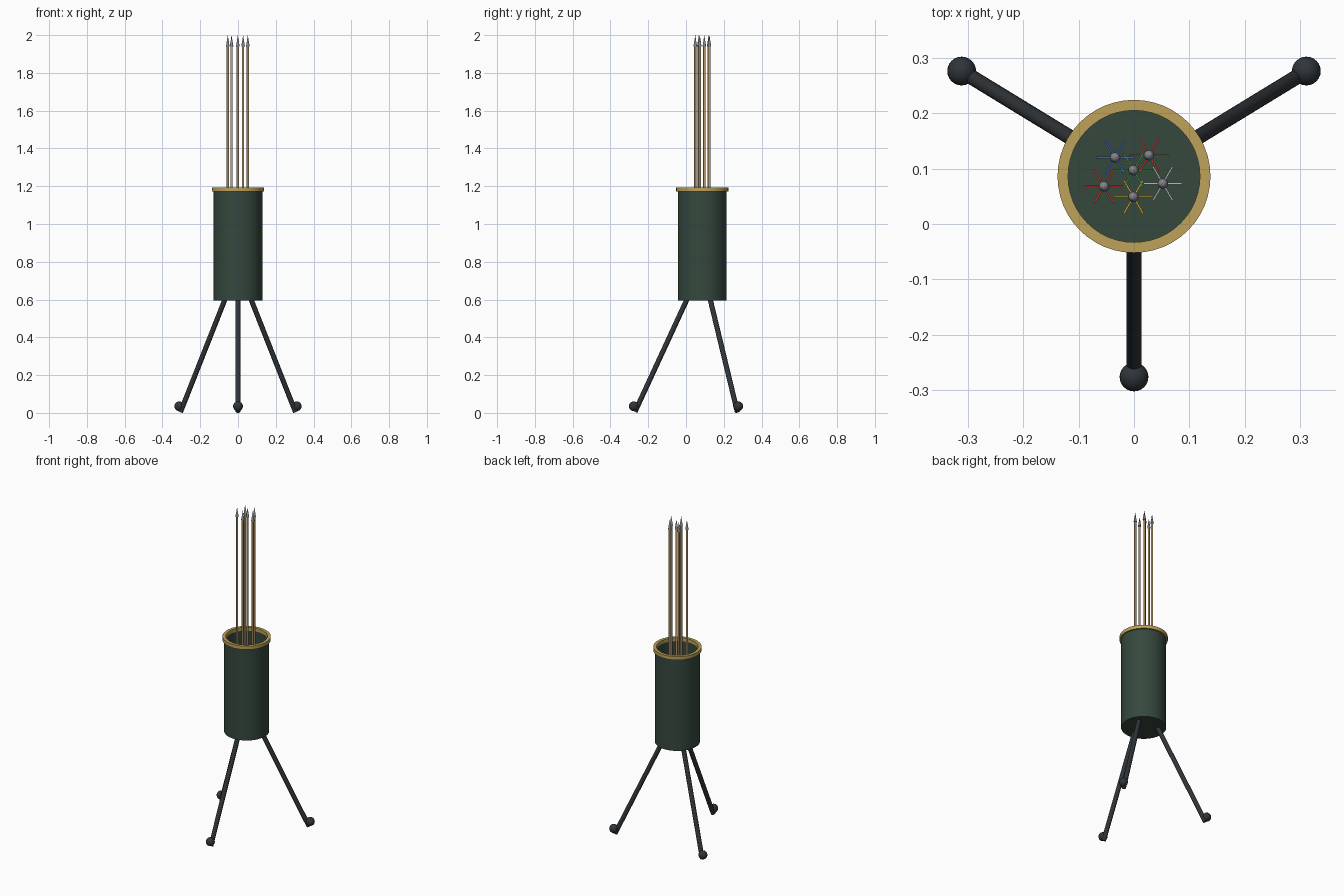
import bpy, math
from mathutils import Vector

if "Cube" in bpy.data.objects:
    bpy.data.objects.remove(bpy.data.objects["Cube"])

CX, CY = 0.0, 0.086  # tube axis


def mat(name, rgb):
    m = bpy.data.materials.new(name)
    m.diffuse_color = (*rgb, 1)
    m.use_nodes = True
    m.node_tree.nodes["Principled BSDF"].inputs["Base Color"].default_value = m.diffuse_color
    return m


GREEN = mat("dark green", (0.035, 0.065, 0.047))
GOLD = mat("brass", (0.52, 0.36, 0.10))
BLACK = mat("charcoal", (0.030, 0.035, 0.040))
WOOD = mat("tan wood", (0.52, 0.36, 0.17))
STEEL = mat("steel grey", (0.22, 0.23, 0.25))
RED = mat("red", (0.62, 0.04, 0.03))
BLUE = mat("blue", (0.04, 0.13, 0.58))
LEAF = mat("leaf green", (0.04, 0.30, 0.06))
YELLOW = mat("yellow", (0.70, 0.45, 0.04))
PALE = mat("pale grey", (0.50, 0.50, 0.52))


def finish(name, m, smooth=True):
    o = bpy.context.object
    o.name = name
    o.data.materials.append(m)
    if smooth:
        bpy.ops.object.shade_smooth_by_angle(angle=math.radians(40))
    return o


def rod(name, a, b, r1, r2, m, sides=16):
    """Cylinder or cone running from a to b."""
    a, b = Vector(a), Vector(b)
    d = b - a
    bpy.ops.mesh.primitive_cone_add(
        vertices=sides, radius1=r1, radius2=r2, depth=d.length,
        location=(a + b) / 2, rotation=d.to_track_quat('Z', 'Y').to_euler())
    return finish(name, m)


def lathe(name, profile, m, closed=False, n=48):
    """Turn an (r, z) profile round the tube axis."""
    verts, faces, k = [], [], len(profile)
    for i in range(n):
        t = 2 * math.pi * i / n
        verts += [(CX + r * math.cos(t), CY + r * math.sin(t), z) for r, z in profile]
    for i in range(n):
        j = (i + 1) % n
        for p in range(k if closed else k - 1):
            q = (p + 1) % k
            faces.append((i * k + p, j * k + p, j * k + q, i * k + q))
    if not closed:  # cap both ends
        faces.append([i * k for i in reversed(range(n))])
        faces.append([i * k + k - 1 for i in range(n)])
    me = bpy.data.meshes.new(name)
    me.from_pydata(verts, [], faces)
    o = bpy.data.objects.new(name, me)
    bpy.context.collection.objects.link(o)
    bpy.ops.object.select_all(action='DESELECT')
    o.select_set(True)
    bpy.context.view_layer.objects.active = o
    return finish(name, m)


# Open tube with floor, and flat rim ring
lathe("tube", [(0.129, 0.595), (0.129, 1.18), (0.12, 1.18), (0.12, 0.615)], GREEN)
lathe("rim", [(0.138, 1.172), (0.138, 1.194), (0.119, 1.194), (0.119, 1.172)], GOLD, True)

# Three splayed legs with ball feet
feet = {"front": (0, -0.276), "back_right": (0.311, 0.276), "back_left": (-0.311, 0.276)}
for side, (fx, fy) in feet.items():
    d = Vector((fx - CX, fy - CY, 0)).normalized()
    c = Vector((CX, CY, 0))
    rod(side + "_leg", c + d * 0.356 + Vector((0, 0, 0.006)),
        c + d * 0.079 + Vector((0, 0, 0.605)), 0.0135, 0.0135, BLACK, 20)
    bpy.ops.mesh.primitive_uv_sphere_add(segments=24, ring_count=12, radius=0.026,
                                         location=(fx, fy, 0.035))
    finish(side + "_foot", BLACK)

# Arrows: shaft, point up, six-spoke fletching down in the tube
arrows = [(0.027, 0.124, RED), (-0.034, 0.120, BLUE), (-0.001, 0.097, LEAF),
          (-0.054, 0.068, RED), (0.052, 0.073, PALE), (-0.001, 0.049, YELLOW)]
for n, (x, y, colour) in enumerate(arrows, 1):
    rod(f"arrow_{n}_shaft", (x, y, 0.62), (x, y, 1.95), 0.006, 0.006, WOOD, 12)
    rod(f"arrow_{n}_point", (x, y, 1.94), (x, y, 2.0), 0.0095, 0.0, STEEL, 12)
    for k in range(3):
        bpy.ops.mesh.primitive_cube_add(size=1, location=(x, y, 0.72),
                                        rotation=(0, 0, k * math.pi / 3))
        bpy.context.object.scale = (0.07, 0.003, 0.13)
        finish(f"arrow_{n}_vane_{k + 1}", colour, False)
